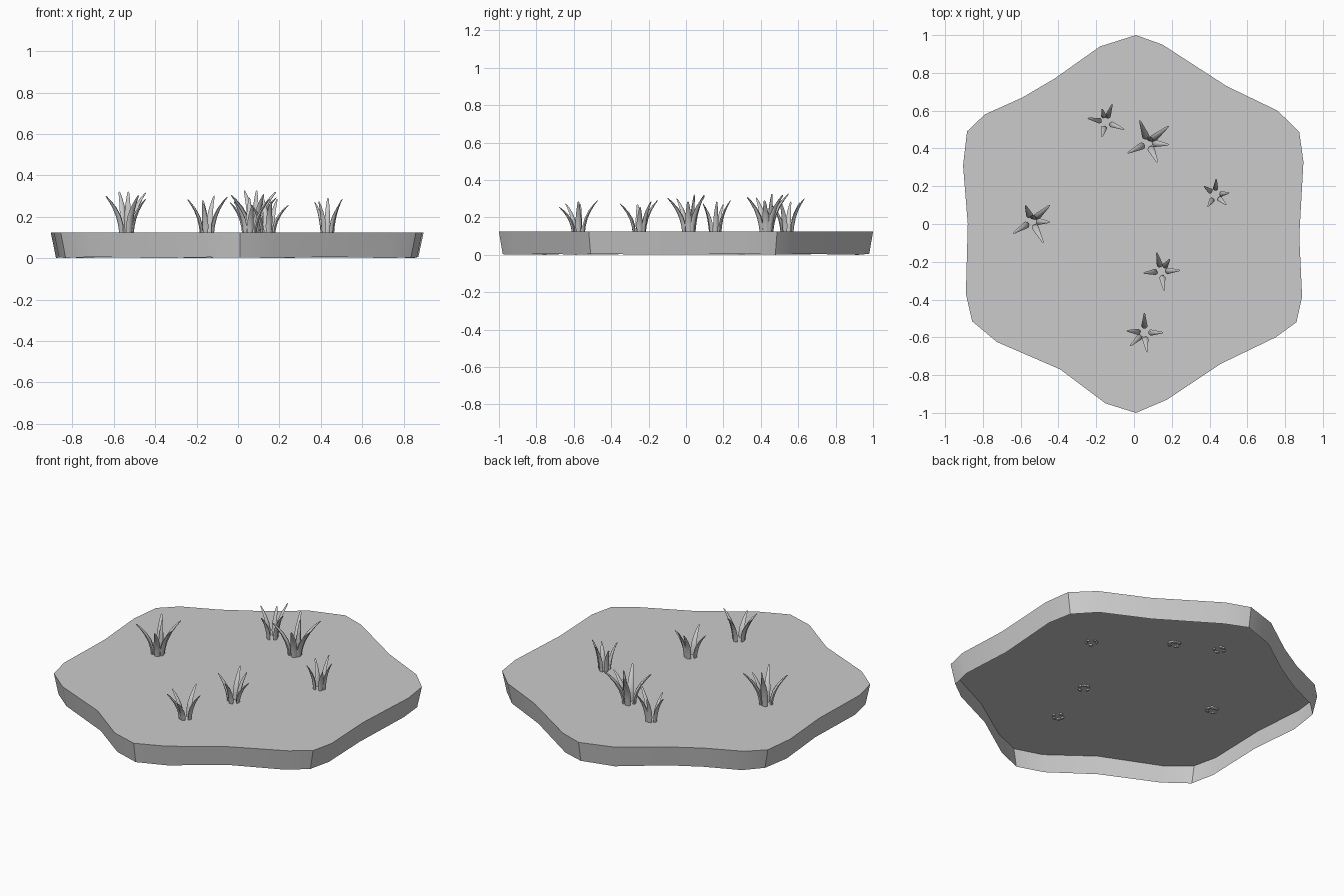
import bpy, bmesh, math
from mathutils import Vector

if "Cube" in bpy.data.objects:
    bpy.data.objects.remove(bpy.data.objects["Cube"])

TOP = 0.124


def make_object(name, bm, angle):
    bmesh.ops.recalc_face_normals(bm, faces=bm.faces)
    mesh = bpy.data.meshes.new(name)
    bm.to_mesh(mesh)
    bm.free()
    ob = bpy.data.objects.new(name, mesh)
    bpy.context.collection.objects.link(ob)
    bpy.ops.object.select_all(action='DESELECT')
    ob.select_set(True)
    bpy.context.view_layer.objects.active = ob
    bpy.ops.object.shade_smooth_by_angle(angle=math.radians(angle))
    return ob


# Ground tile: wavy hexagon, open underneath, walls leaning in slightly
outline = [(0.01, 1.0), (0.15, 0.95), (0.49, 0.73), (0.76, 0.60), (0.875, 0.487),
           (0.897, 0.33), (0.875, -0.065), (0.89, -0.385), (0.86, -0.52),
           (0.75, -0.60), (0.46, -0.74), (0.175, -0.93), (0.01, -1.0),
           (-0.15, -0.95), (-0.39, -0.77), (-0.725, -0.625), (-0.857, -0.515),
           (-0.89, -0.37), (-0.88, 0.0), (-0.905, 0.31), (-0.884, 0.49),
           (-0.79, 0.58), (-0.59, 0.67), (-0.42, 0.77), (-0.18, 0.94)]
bm = bmesh.new()
upper = [bm.verts.new((x, y, TOP)) for x, y in outline]
lower = [bm.verts.new((x * 0.972, y * 0.98, 0.003 + 0.003 * math.cos(2.5 * i)))
         for i, (x, y) in enumerate(outline)]
bm.faces.new(upper)
n = len(outline)
for i in range(n):
    j = (i + 1) % n
    bm.faces.new((upper[i], upper[j], lower[j], lower[i]))
tile = make_object("ground_tile", bm, 30)
if tile.data.polygons[0].normal.z < 0:
    tile.data.flip_normals()


def add_blade(bm, centre, tip, height, width):
    """Curved tapering blade that leaves the clump centre and bends outward."""
    c = Vector((centre[0], centre[1], 0))
    d = Vector((tip[0], tip[1], 0)) - c
    reach = d.length
    out = d.normalized()
    side = Vector((-out.y, out.x, 0))
    base_r = min(0.028, reach * 0.6)
    base_z = TOP - 0.008
    profile = [(0, 0.75), (0.2, 1.0), (0.42, 0.95), (0.65, 0.72), (0.85, 0.45), (0.97, 0.25)]
    rings = []
    for t, w in profile:
        r = base_r + (reach - base_r) * t ** 2
        p = c + out * r + Vector((0, 0, base_z + (height - base_z) * t ** 0.9))
        tangent = (out * (2 * t * (reach - base_r)) + Vector((0, 0, height - base_z))).normalized()
        normal = side.cross(tangent)
        ring = []
        for k in range(6):
            a = 2 * math.pi * k / 6
            ring.append(bm.verts.new(p + side * (width * w * math.cos(a))
                                     + normal * (0.6 * width * w * math.sin(a))))
        rings.append(ring)
    for r0, r1 in zip(rings, rings[1:]):
        for k in range(6):
            m = (k + 1) % 6
            bm.faces.new((r0[k], r0[m], r1[m], r1[k]))
    bm.faces.new(rings[0])
    end = bm.verts.new(c + out * reach + Vector((0, 0, height)))
    for k in range(6):
        bm.faces.new((rings[-1][k], rings[-1][(k + 1) % 6], end))


# Grass clumps: centre, blade width, tip height, then tips around the centre
clumps = [
    ((-0.15, 0.54), 0.015, 0.285, [(-0.115, 0.635), (-0.05, 0.50), (-0.17, 0.46),
                                   (-0.245, 0.56), (-0.17, 0.61)]),
    ((0.075, 0.43), 0.019, 0.31, [(0.03, 0.55), (0.185, 0.52), (0.185, 0.42),
                                  (0.125, 0.325), (-0.035, 0.375), (0.09, 0.46)]),
    ((0.43, 0.155), 0.014, 0.275, [(0.435, 0.24), (0.505, 0.165), (0.49, 0.10),
                                   (0.39, 0.09), (0.37, 0.20)]),
    ((-0.54, 0.015), 0.018, 0.305, [(-0.575, 0.10), (-0.445, 0.10), (-0.445, 0.01),
                                    (-0.48, -0.10), (-0.64, -0.05), (-0.53, 0.045)]),
    ((0.145, -0.25), 0.016, 0.275, [(0.12, -0.15), (0.19, -0.185), (0.245, -0.245),
                                    (0.16, -0.355), (0.05, -0.26)]),
    ((0.055, -0.575), 0.016, 0.275, [(0.055, -0.47), (0.155, -0.575), (0.07, -0.68),
                                     (-0.02, -0.645), (-0.04, -0.565)]),
]
for number, (centre, width, height, tips) in enumerate(clumps, 1):
    bm = bmesh.new()
    for i, tip in enumerate(tips):
        add_blade(bm, centre, tip, height + (0.018, 0.012, -0.018, 0.0, -0.004, 0.018)[i], width)
    make_object(f"grass_clump_{number}", bm, 50)
